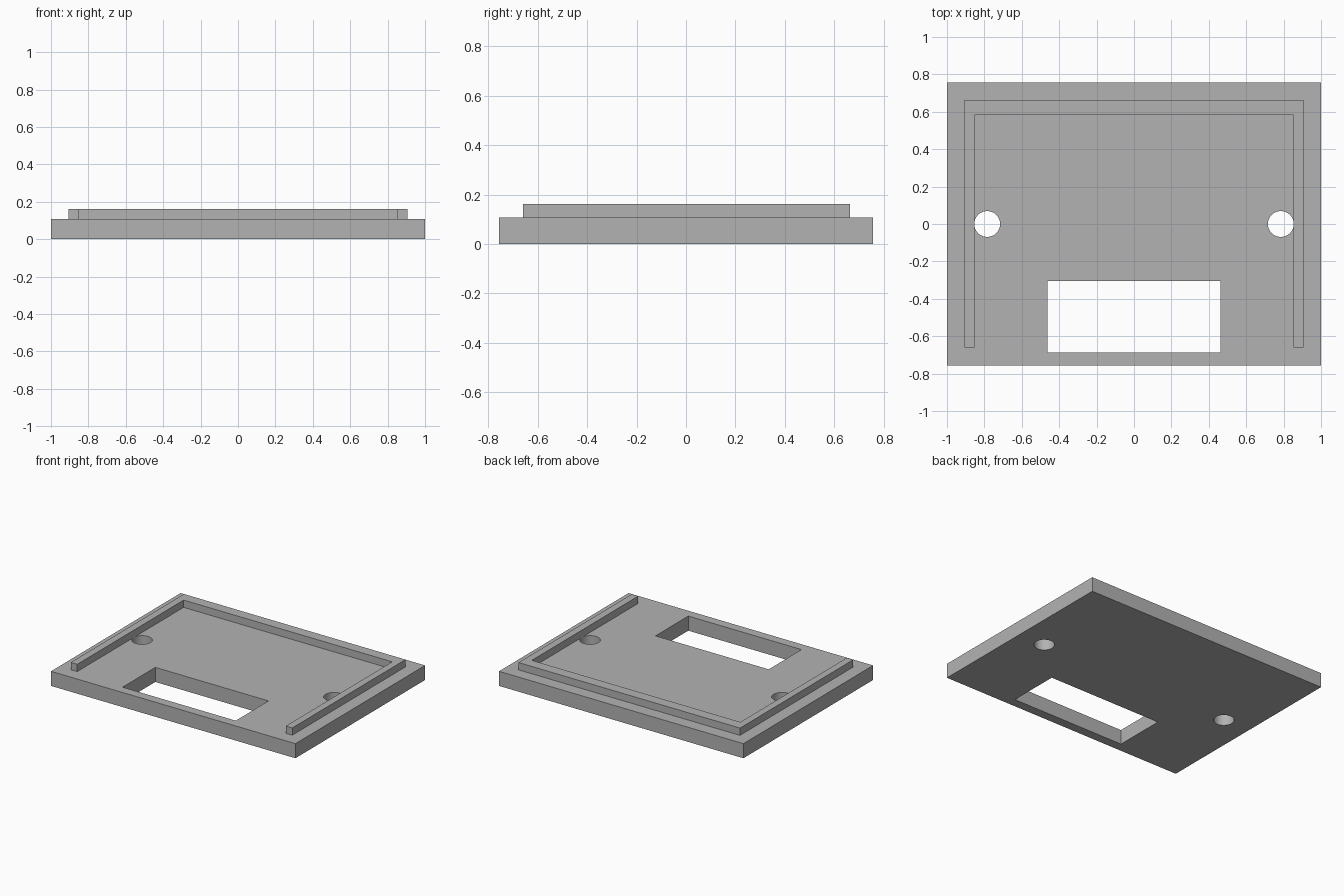
import bpy
import bmesh
import math

cube = bpy.data.objects.get("Cube")
if cube:
    bpy.data.objects.remove(cube, do_unlink=True)

grey = bpy.data.materials.new("plain_grey")
grey.use_nodes = True
colour = (0.45, 0.45, 0.45, 1)
grey.diffuse_color = colour
grey.node_tree.nodes["Principled BSDF"].inputs["Base Color"].default_value = colour


def rectangle(x0, x1, y0, y1):
    return [(x0, y0), (x1, y0), (x1, y1), (x0, y1)]


def circle(cx, cy, radius, sides=64):
    angles = [2 * math.pi * i / sides for i in range(sides)]
    return [(cx + radius * math.cos(a), cy + radius * math.sin(a)) for a in angles]


def extruded(name, loops, bottom, top):
    """Fill closed outlines (inner loops become holes) and extrude them upward."""
    curve = bpy.data.curves.new(name, "CURVE")
    curve.dimensions = "2D"
    curve.fill_mode = "BOTH"
    curve.extrude = (top - bottom) / 2
    for loop in loops:
        spline = curve.splines.new("POLY")
        spline.points.add(len(loop) - 1)
        for point, (x, y) in zip(spline.points, loop):
            point.co = (x, y, 0, 1)
        spline.use_cyclic_u = True
    source = bpy.data.objects.new(name + "_outline", curve)
    bpy.context.collection.objects.link(source)
    bpy.context.view_layer.update()
    mesh = bpy.data.meshes.new_from_object(source)
    bpy.data.objects.remove(source, do_unlink=True)

    # Weld caps to walls and bake the height
    bm = bmesh.new()
    bm.from_mesh(mesh)
    bmesh.ops.remove_doubles(bm, verts=bm.verts, dist=0.0001)
    bmesh.ops.translate(bm, verts=bm.verts, vec=(0, 0, (bottom + top) / 2))
    bmesh.ops.recalc_face_normals(bm, faces=bm.faces)
    bm.to_mesh(mesh)
    bm.free()

    mesh.materials.clear()
    mesh.materials.append(grey)
    obj = bpy.data.objects.new(name, mesh)
    bpy.context.collection.objects.link(obj)
    bpy.ops.object.select_all(action="DESELECT")
    obj.select_set(True)
    bpy.context.view_layer.objects.active = obj
    bpy.ops.object.shade_smooth_by_angle(angle=math.radians(30))
    return obj


PLATE_TOP, RIM_TOP = 0.108, 0.162

# Base plate with a rectangular window and two screw holes
extruded("base_plate", [
    rectangle(-1, 1, -0.757, 0.757),
    rectangle(-0.463, 0.463, -0.688, -0.305),
    circle(-0.785, 0, 0.069),
    circle(0.785, 0, 0.069),
], 0, PLATE_TOP)

# Three-sided raised lip, open at the front
right_half = [(0.853, 0.583), (0.853, -0.66), (0.906, -0.66), (0.906, 0.663)]
left_half = [(-x, y) for x, y in reversed(right_half)]
extruded("raised_lip", [right_half + left_half], PLATE_TOP, RIM_TOP)
